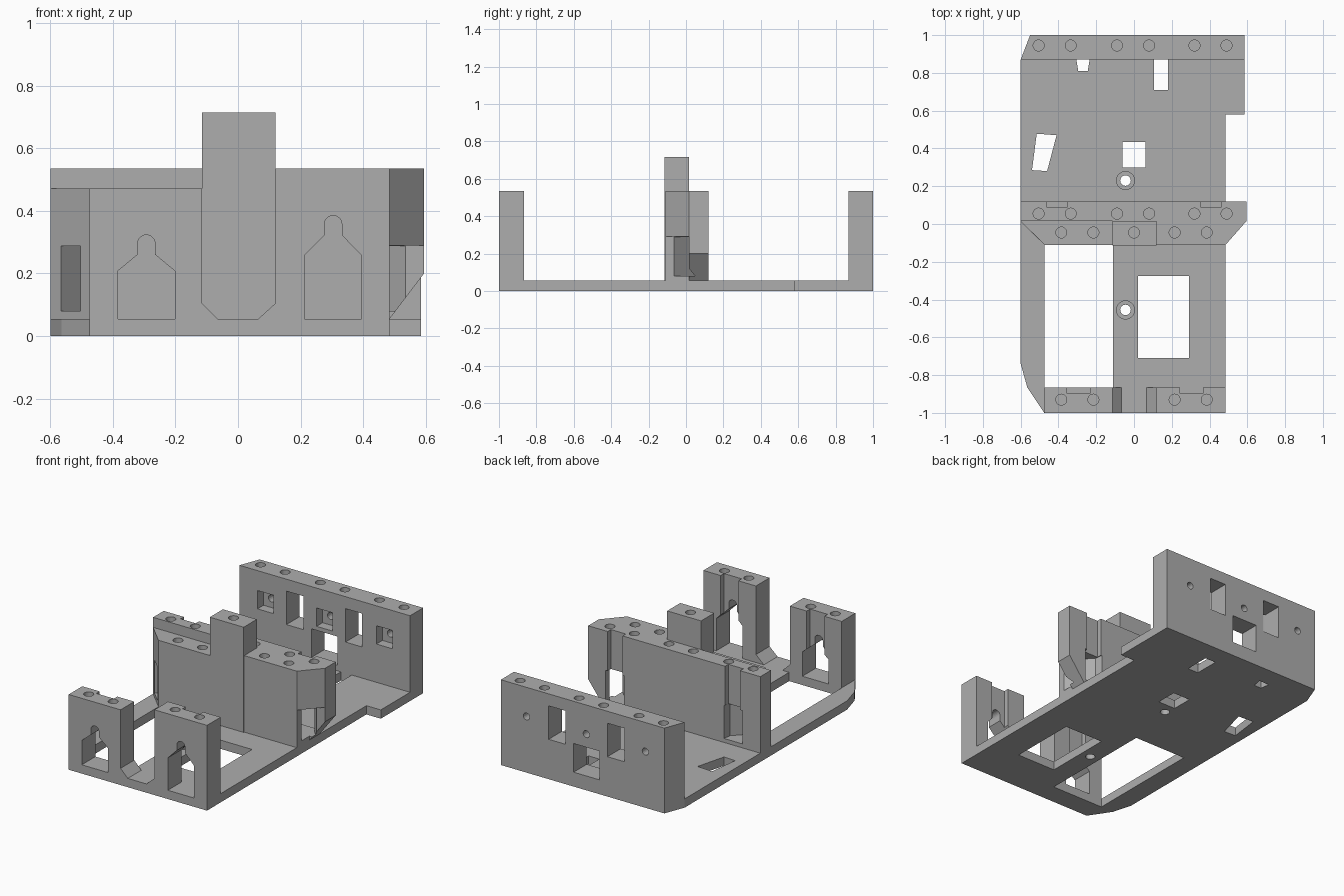
import bpy, bmesh, math
from mathutils import Vector

if "Cube" in bpy.data.objects:
    bpy.data.objects.remove(bpy.data.objects["Cube"])

grey = bpy.data.materials.new("plain_grey")
grey.use_nodes = True
grey.diffuse_color = (0.42, 0.42, 0.42, 1)
grey.node_tree.nodes["Principled BSDF"].inputs["Base Color"].default_value = (0.42, 0.42, 0.42, 1)


def prism(name, pts, lo, hi, axis="z"):
    """Extrude a plan outline along z, or a front outline along y."""
    def place(p, d):
        return Vector((p[0], p[1], d)) if axis == "z" else Vector((p[0], d, p[1]))
    bm = bmesh.new()
    face = bm.faces.new([bm.verts.new(place(p, lo)) for p in pts])
    ext = bmesh.ops.extrude_face_region(bm, geom=[face])
    move = place((0, 0), hi - lo)
    bmesh.ops.translate(bm, vec=move, verts=[g for g in ext["geom"] if isinstance(g, bmesh.types.BMVert)])
    bmesh.ops.recalc_face_normals(bm, faces=bm.faces)
    me = bpy.data.meshes.new(name)
    bm.to_mesh(me)
    bm.free()
    me.materials.append(grey)
    ob = bpy.data.objects.new(name, me)
    bpy.context.scene.collection.objects.link(ob)
    return ob


def rect(x0, x1, y0, y1):
    return [(x0, y0), (x1, y0), (x1, y1), (x0, y1)]


def circle(x, y, r, n=24):
    return [(x + r * math.cos(2 * math.pi * i / n), y + r * math.sin(2 * math.pi * i / n)) for i in range(n)]


def cutter(*args):
    return prism("cutter", *args)


def carve(ob, cutters, operation="DIFFERENCE"):
    for c in cutters:
        mod = ob.modifiers.new("carve", "BOOLEAN")
        mod.operation, mod.solver, mod.object = operation, "EXACT", c
    bpy.context.view_layer.update()
    dg = bpy.context.evaluated_depsgraph_get()
    me = bpy.data.meshes.new_from_object(ob.evaluated_get(dg))
    ob.modifiers.clear()
    ob.data = me
    for c in cutters:
        bpy.data.objects.remove(c)


def screw_holes(xs, y, top):
    return [cutter(circle(x, y, 0.029), top - 0.12, top + 0.05) for x in xs]


FLOOR, TOP, LOW = 0.055, 0.535, 0.472
six = (-0.505, -0.335, -0.09, 0.08, 0.32, 0.49)

# Base plate with openings and countersunk holes
base = prism("base_plate", [(-0.475, -1), (0.485, -1), (0.485, 0.58), (0.585, 0.58), (0.585, 1),
                            (-0.55, 1), (-0.6, 0.87), (-0.6, -0.74), (-0.565, -0.865)], 0, FLOOR)
openings = [rect(-0.475, -0.11, -0.865, -0.11), rect(0.02, 0.29, -0.71, -0.275),
            rect(-0.06, 0.06, 0.30, 0.435), rect(0.105, 0.18, 0.71, 0.87),
            [(-0.295, 0.81), (-0.245, 0.81), (-0.235, 0.87), (-0.305, 0.87)],
            [(-0.54, 0.285), (-0.46, 0.28), (-0.41, 0.47), (-0.515, 0.478)]]
cuts = [cutter(o, -0.1, 0.2) for o in openings]
for y in (0.23, -0.455):
    cuts += [cutter(circle(-0.045, y, 0.028), -0.1, 0.2), cutter(circle(-0.045, y, 0.048), 0.03, 0.2)]
carve(base, cuts)

# Back wall with slots, recesses and small round holes
back = prism("back_wall", [(-0.6, 0.87), (0.585, 0.87), (0.585, 1), (-0.55, 1)], FLOOR, TOP)
cuts = [cutter(rect(*r), 0.8, 1.1, "y") for r in
        ((-0.273, -0.155, 0.25, 0.46), (0.137, 0.253, 0.25, 0.46), (-0.1, 0.08, 0.09, 0.27))]
for x in (-0.418, -0.008, 0.407):
    cuts += [cutter(rect(x - 0.056, x + 0.056, 0.295, 0.41), 0.8, 0.93, "y"),
             cutter(circle(x, 0.352, 0.022, 16), 0.8, 1.1, "y")]
carve(back, cuts + screw_holes(six, 0.945, TOP))

# Middle wall: rear slab, front slab with chamfered ends, and raised block
middle = prism("middle_wall", [(-0.6, FLOOR), (0.485, FLOOR), (0.595, 0.2), (0.595, TOP), (-0.6, TOP)],
               0.015, 0.12, "y")
carve(middle, [
    cutter([(-0.6, 0.015), (-0.475, -0.11), (0, -0.11), (0, 0.02), (-0.6, 0.02)], FLOOR, LOW),
    cutter(rect(-0.05, 0.485, -0.11, 0.02), FLOOR, TOP),
    cutter([(0.4, -0.11), (0.485, -0.11), (0.595, 0.015), (0.595, 0.02), (0.4, 0.02)], 0.29, TOP),
    cutter(rect(-0.115, 0.12, -0.115, 0.015), FLOOR, 0.715)], "UNION")
cuts = []
for side in (-1, 1):
    # vertical rear groove and diagonal passage to the chamfered end
    x0, x1 = sorted((side * 0.355, side * 0.46))
    cuts.append(cutter(rect(x0, x1, 0.088, 0.2), 0.2, 0.6))
    cuts.append(cutter([(side * 0.345, 0.14), (side * 0.475, 0.14), (side * 0.475, 0.08),
                        (side * 0.6, -0.055), (side * 0.53, -0.11), (side * 0.355, 0.07)], 0.08, 0.288))
cuts += screw_holes(six, 0.055, TOP) + screw_holes((-0.385, -0.215), -0.045, LOW)
cuts += screw_holes((0.215, 0.385), -0.045, TOP) + screw_holes((0,), -0.045, 0.715)
carve(middle, cuts)


# Front pillars with arched doorways and rear grooves
def pillar(name, side, inner, outer, top, door, shoulder, neck, centre):
    ob = prism(name, [(outer, FLOOR), (side * 0.065, FLOOR), (inner, 0.105), (inner, top), (outer, top)],
               -1, -0.865, "y")
    r = 0.028
    arch = [(centre + r * math.cos(math.pi * i / 12), neck + 0.035 + r * math.sin(math.pi * i / 12))
            for i in range(13)]
    outline = [(centre - door, FLOOR - 0.01), (centre + door, FLOOR - 0.01), (centre + door, shoulder),
               (centre + r, neck)] + arch + [(centre - r, neck), (centre - door, shoulder)]
    carve(ob, [cutter(outline, -1.1, -0.8, "y"),
               cutter(rect(centre - 0.061, centre + 0.061, -0.898, -0.8), 0.2, 0.6)]
          + screw_holes((side * 0.385, side * 0.215), -0.93, top))


pillar("right_front_pillar", -1, -0.115, -0.475, LOW, 0.091, 0.208, 0.26, -0.293)
pillar("left_front_pillar", 1, 0.12, 0.485, TOP, 0.091, 0.258, 0.322, 0.304)
